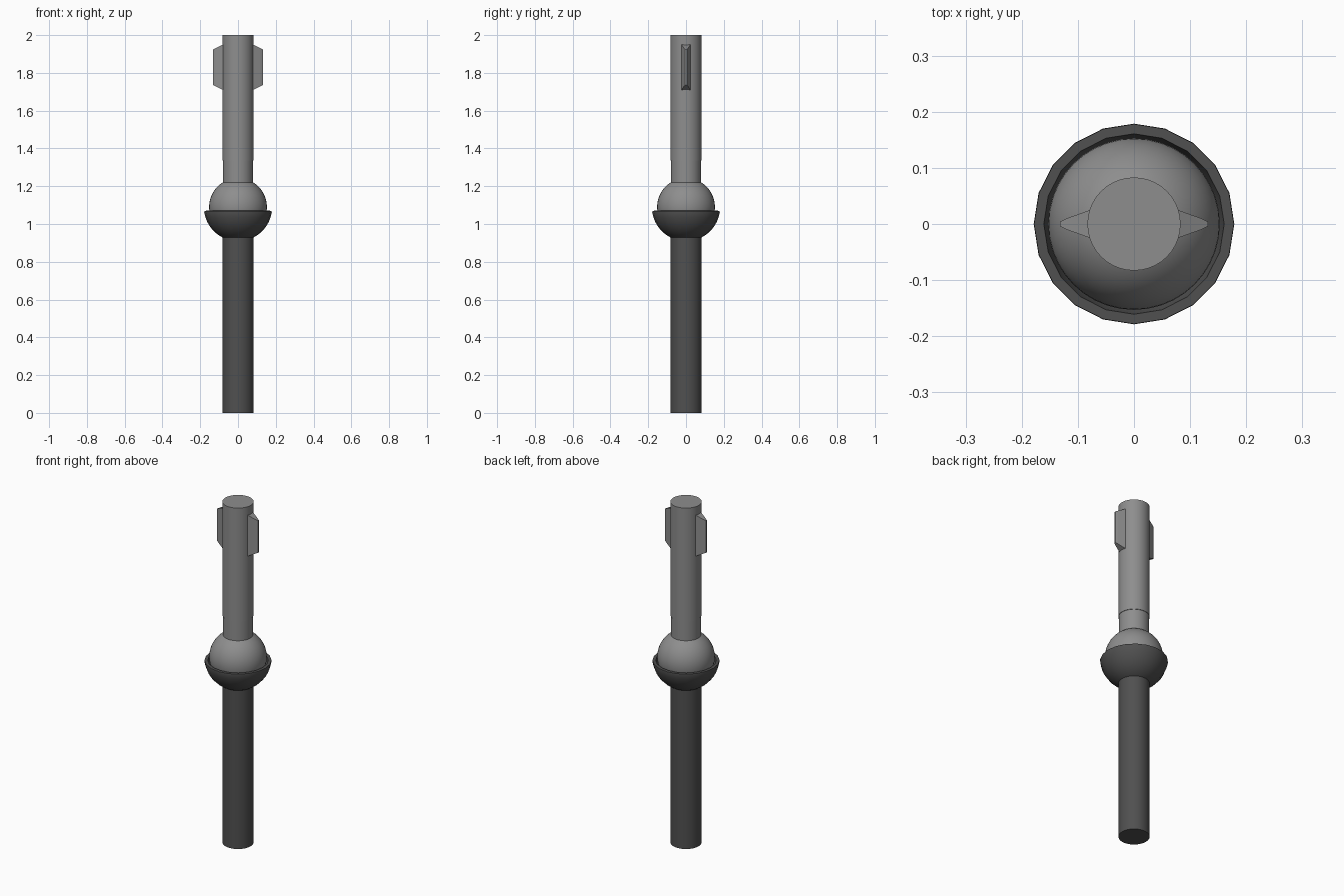
import bpy, bmesh, math

if "Cube" in bpy.data.objects:
    bpy.data.objects.remove(bpy.data.objects["Cube"])

def material(name, v):
    m = bpy.data.materials.new(name)
    m.diffuse_color = (v, v, v, 1)
    m.use_nodes = True
    m.node_tree.nodes["Principled BSDF"].inputs["Base Color"].default_value = m.diffuse_color
    return m

LIGHT = material("light_grey", 0.27)
DARK = material("dark_grey", 0.08)

def finish(name, bm, mat, angle=None):
    bmesh.ops.recalc_face_normals(bm, faces=bm.faces)
    me = bpy.data.meshes.new(name)
    bm.to_mesh(me)
    bm.free()
    ob = bpy.data.objects.new(name, me)
    bpy.context.collection.objects.link(ob)
    me.materials.append(mat)
    if angle:
        bpy.ops.object.select_all(action='DESELECT')
        ob.select_set(True)
        bpy.context.view_layer.objects.active = ob
        bpy.ops.object.shade_smooth_by_angle(angle=math.radians(angle))
    return ob

def lathe(name, profile, sides, mat, angle=35):
    """Revolve (radius, z) points around z; zero radius closes an end."""
    bm = bmesh.new()
    vs = [bm.verts.new((r, 0, z)) for r, z in profile]
    es = [bm.edges.new(p) for p in zip(vs, vs[1:])]
    bmesh.ops.spin(bm, geom=vs + es, cent=(0, 0, 0), axis=(0, 0, 1),
                   angle=math.tau, steps=sides, use_duplicate=False)
    bmesh.ops.remove_doubles(bm, verts=bm.verts, dist=1e-5)
    return finish(name, bm, mat, angle)

def arc(radius, centre, a0, a1, n):
    """Points on a circle; angles in degrees above the horizontal."""
    pts = []
    for i in range(n + 1):
        a = math.radians(a0 + (a1 - a0) * i / n)
        pts.append((max(0, radius * math.cos(a)), centre + radius * math.sin(a)))
    return pts

CENTRE = 1.09

# rods: the upper one narrows slightly above the ball
lathe("lower_rod", [(0, 0), (0.082, 0), (0.082, 0.94), (0, 0.94)], 40, DARK)
lathe("upper_rod", [(0, 1.2), (0.08, 1.2), (0.08, 1.335), (0.083, 1.335),
                    (0.083, 2), (0, 2)], 40, LIGHT)

# ball
lathe("ball", arc(0.153, CENTRE, -90, 90, 24), 40, LIGHT)

# socket cup with a thick rim
outer = arc(0.181, CENTRE, -90, -9, 10)
inner = arc(0.162, CENTRE, -7, -90, 10)
lathe("socket_cup", outer + [(0.178, 1.07)] + inner, 20, DARK)

# tapered side fins, lofted outward from the rod
def fin(name, side):
    bm = bmesh.new()
    rings = []
    for x, w, z0, z1 in [(0.07, 0.028, 1.705, 1.955), (0.12, 0.010, 1.73, 1.93),
                         (0.132, 0.004, 1.736, 1.924)]:
        rings.append([bm.verts.new((side * x, y, z)) for y, z in
                      [(-w, z0), (w, z0), (w, z1), (-w, z1)]])
    for a, b in zip(rings, rings[1:]):
        for i in range(4):
            j = (i + 1) % 4
            bm.faces.new((a[i], a[j], b[j], b[i]))
    bm.faces.new(rings[0])
    bm.faces.new(rings[-1])
    finish(name, bm, LIGHT)

fin("right_fin", 1)
fin("left_fin", -1)
